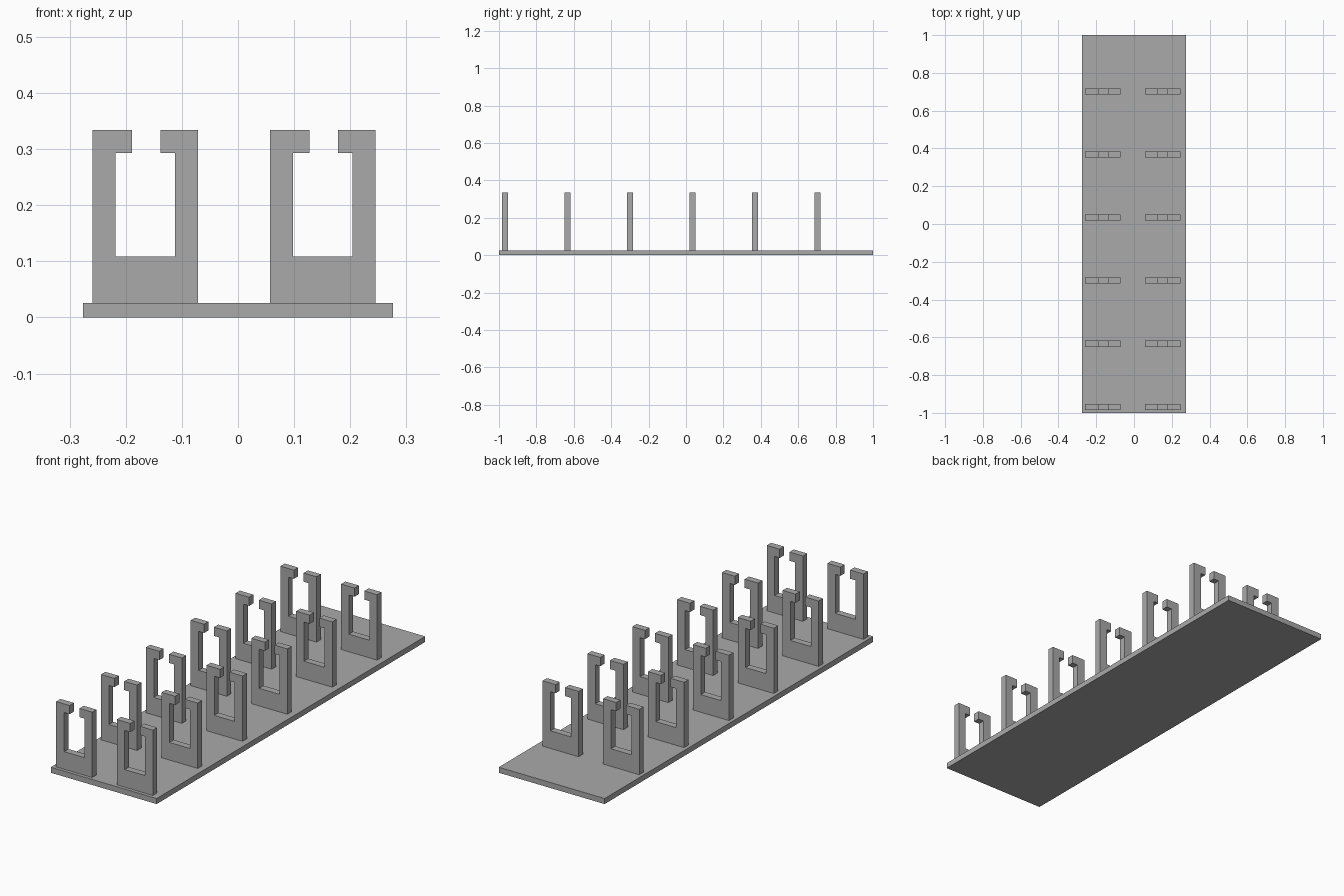
import bpy
import bmesh

cube = bpy.data.objects.get("Cube")
if cube:
    bpy.data.objects.remove(cube, do_unlink=True)

grey = bpy.data.materials.new("plain grey")
grey.use_nodes = True
colour = (0.4, 0.4, 0.4, 1)
grey.diffuse_color = colour
grey.node_tree.nodes["Principled BSDF"].inputs["Base Color"].default_value = colour

BASE_TOP = 0.026
THICKNESS = 0.032
SPACING = 0.334


def extruded(name, outline, y, depth):
    """Solid made from an x-z outline pushed back along y."""
    bm = bmesh.new()
    face = bm.faces.new([bm.verts.new((x, y, z)) for x, z in outline])
    moved = bmesh.ops.extrude_face_region(bm, geom=[face])["geom"]
    verts = [v for v in moved if isinstance(v, bmesh.types.BMVert)]
    bmesh.ops.translate(bm, verts=verts, vec=(0, depth, 0))
    bmesh.ops.recalc_face_normals(bm, faces=bm.faces)
    mesh = bpy.data.meshes.new(name)
    bm.to_mesh(mesh)
    bm.free()
    mesh.materials.append(grey)
    obj = bpy.data.objects.new(name, mesh)
    bpy.context.collection.objects.link(obj)
    return obj


# Flat base plate
W = 0.276
extruded("base_plate", [(-W, 0), (W, 0), (W, BASE_TOP), (-W, BASE_TOP)], -1, 2)

# Open-topped clip outline, measured from its left edge
clip = [(0, BASE_TOP), (0.188, BASE_TOP), (0.188, 0.334), (0.121, 0.334),
        (0.121, 0.293), (0.147, 0.293), (0.147, 0.109), (0.041, 0.109),
        (0.041, 0.293), (0.07, 0.293), (0.07, 0.334), (0, 0.334)]

# Two rows of six clips
for side, start in (("right", -0.259), ("left", 0.057)):
    outline = [(start + x, z) for x, z in clip]
    for i in range(6):
        extruded(f"{side}_clip_{i + 1}", outline, -0.984 + i * SPACING, THICKNESS)
